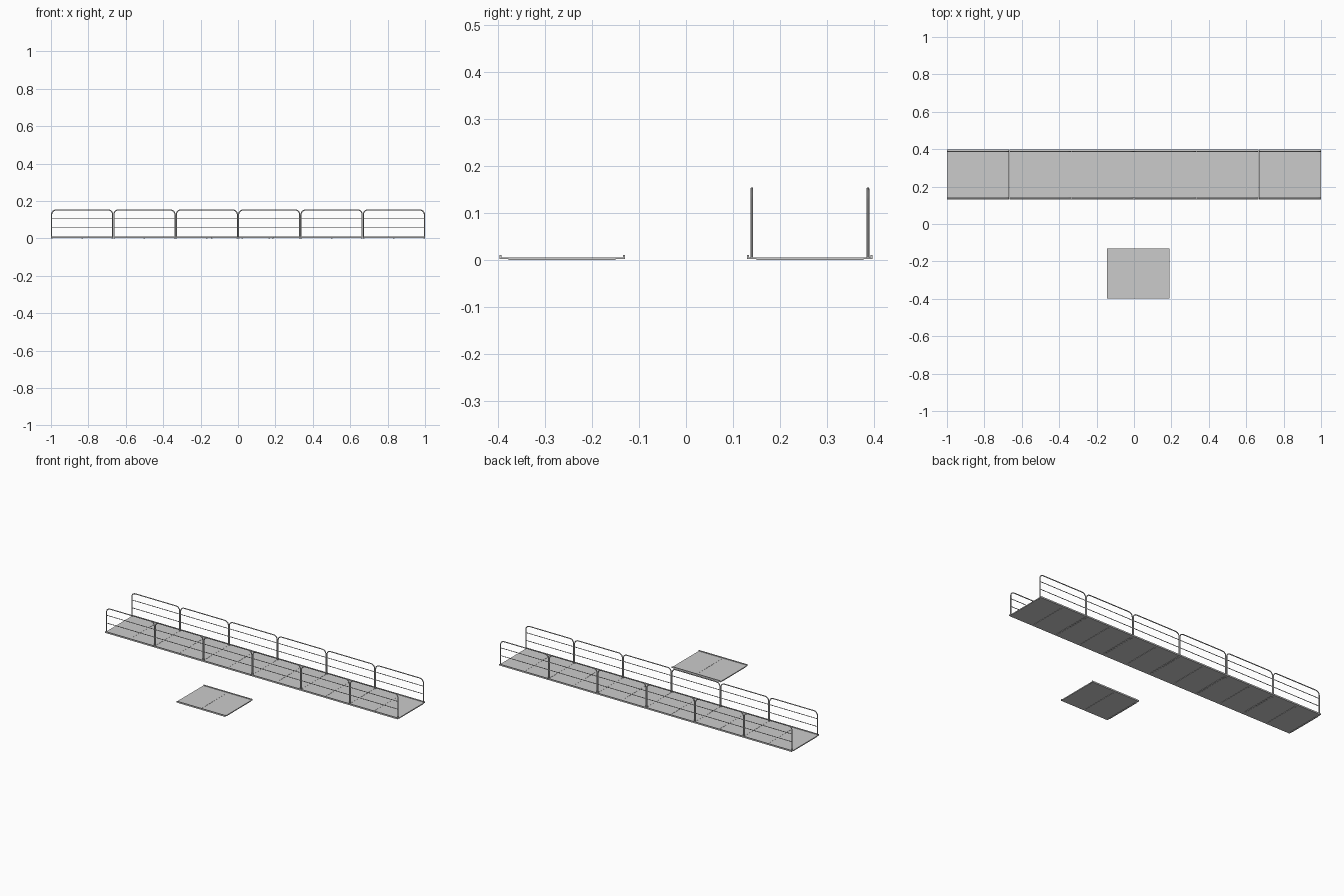
import bpy, bmesh, math

if "Cube" in bpy.data.objects:
    bpy.data.objects.remove(bpy.data.objects["Cube"])

L = 1 / 3            # section length
HALF = 0.1335        # half width of a deck
YC = 0.2635          # deck centre distance from y = 0
GAP = 0.001


def box(name, x0, x1, y0, y1, z0, z1):
    bm = bmesh.new()
    bmesh.ops.create_cube(bm, size=1)
    for v in bm.verts:
        v.co = ((x0 + x1) / 2 + v.co.x * (x1 - x0),
                (y0 + y1) / 2 + v.co.y * (y1 - y0),
                (z0 + z1) / 2 + v.co.z * (z1 - z0))
    return finish(name, bm)


def finish(name, bm):
    bmesh.ops.recalc_face_normals(bm, faces=bm.faces)
    me = bpy.data.meshes.new(name)
    bm.to_mesh(me)
    bm.free()
    ob = bpy.data.objects.new(name, me)
    bpy.context.collection.objects.link(ob)
    return ob


def side_angle(name, x0, x1, yc, side):
    # L-shaped edge profile, swept along x
    prof = [(HALF, 0.002), (HALF, 0.011), (HALF - 0.004, 0.011),
            (HALF - 0.004, 0.006), (HALF - 0.02, 0.006), (HALF - 0.02, 0.002)]
    bm = bmesh.new()
    face = bm.faces.new([bm.verts.new((x0, yc + side * y, z)) for y, z in prof])
    ext = bmesh.ops.extrude_face_region(bm, geom=[face])
    for v in ext["geom"]:
        if isinstance(v, bmesh.types.BMVert):
            v.co.x = x1
    return finish(name, bm)


def pipe(name, pts, r):
    cu = bpy.data.curves.new(name, "CURVE")
    cu.dimensions = "3D"
    cu.bevel_depth = r
    cu.bevel_resolution = 2
    cu.use_fill_caps = True
    sp = cu.splines.new("POLY")
    sp.points.add(len(pts) - 1)
    for p, co in zip(sp.points, pts):
        p.co = (*co, 1)
    ob = bpy.data.objects.new(name, cu)
    bpy.context.collection.objects.link(ob)
    bpy.ops.object.select_all(action="DESELECT")
    ob.select_set(True)
    bpy.context.view_layer.objects.active = ob
    bpy.ops.object.convert(target="MESH")
    bpy.ops.object.shade_smooth_by_angle()


def deck(name, xc, yc):
    # two floor plates, cross beams underneath, two edge angles
    x0, x1 = xc - L / 2 + GAP / 2, xc + L / 2 - GAP / 2
    w = HALF - 0.0195
    box(name + "_plate_left", x0, xc - GAP / 2, yc - w, yc + w, 0.002, 0.006)
    box(name + "_plate_right", xc + GAP / 2, x1, yc - w, yc + w, 0.002, 0.006)
    for i, x in enumerate((x0 + 0.004, xc, x1 - 0.004)):
        box(f"{name}_cross_beam_{i}", x - 0.004, x + 0.004, yc - w, yc + w, 0, 0.003)
    for side, tag in ((-1, "front"), (1, "back")):
        side_angle(f"{name}_edge_{tag}", x0, x1, yc, side)


def railing(name, xc, y):
    # rounded hoop with two thinner middle rails
    r, top, rad = 0.003, 0.152, 0.024
    h = L / 2 - r - GAP / 2
    arc = [math.radians(a) for a in range(180, -1, -15)]
    pts = [(xc - h, y, 0.004)]
    for a in arc:
        cx = -(h - rad) if a > math.pi / 2 - 1e-6 else h - rad
        pts.append((xc + cx + rad * math.cos(a), y, top - rad + rad * math.sin(a)))
        if abs(a - math.pi / 2) < 1e-6:
            pts.append((xc + h - rad, y, top))
    pts.append((xc + h, y, 0.004))
    pipe(name + "_hoop", pts, r)
    for i, z in enumerate((0.06, 0.108)):
        pipe(f"{name}_mid_rail_{i}", [(xc - h, y, z), (xc + h, y, z)], 0.002)


# six railed walkway sections
for i in range(6):
    xc = -1 + L * (i + 0.5)
    deck(f"walkway_{i}", xc, YC)
    for side, tag in ((-1, "front"), (1, "back")):
        railing(f"railing_{tag}_{i}", xc, YC + side * 0.1235)

# loose deck section without railings
deck("spare_deck", 0.0225, -YC)
